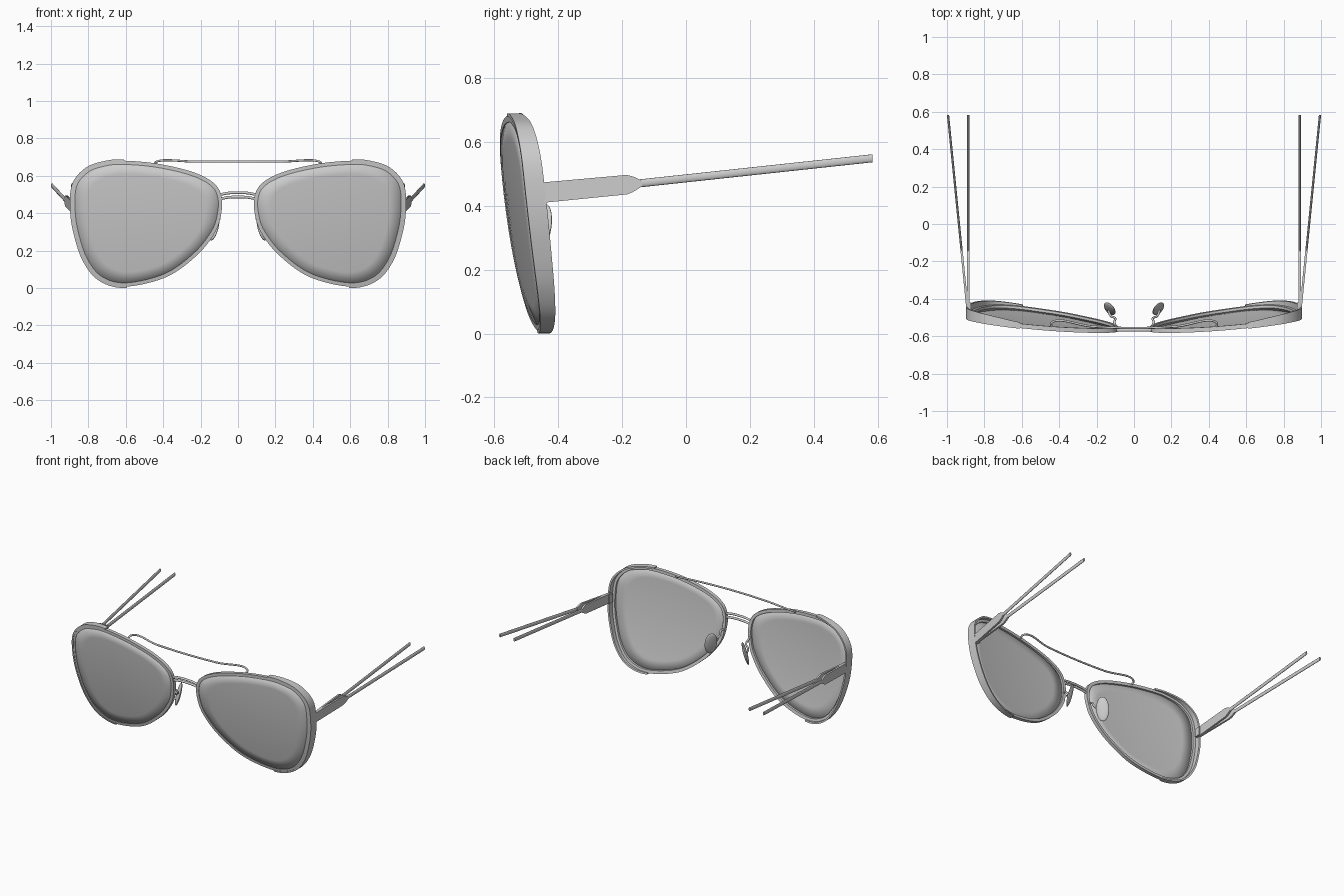
import bpy, bmesh, math
from mathutils import Vector, Matrix

if "Cube" in bpy.data.objects:
    bpy.data.objects.remove(bpy.data.objects["Cube"])

# Outline of the right-hand lens frame (x, z)
OUTLINE = [(.61, .683), (.43, .667), (.24, .622), (.125, .56), (.085, .48), (.092, .375),
           (.128, .285), (.22, .172), (.38, .058), (.595, .006), (.735, .04), (.822, .14),
           (.873, .285), (.893, .42), (.882, .555), (.81, .64), (.71, .675)]
SUB = 8


def surf(x, z):
    """Front surface depth: tilted and wrapped around the face."""
    return -.574 - .14 * (z - .45) + .09 * x * x + .15 * (z - .35) ** 2


def smooth_loop(pts):
    out, n = [], len(pts)
    for i in range(n):
        a, b, c, d = (Vector(pts[(i + k) % n]) for k in (-1, 0, 1, 2))
        for s in range(SUB):
            t = s / SUB
            out.append(.5 * (2 * b + (c - a) * t + (2 * a - 5 * b + 4 * c - d) * t * t
                             + (3 * b - a - 3 * c + d) * t ** 3))
    return out


LOOP = smooth_loop(OUTLINE)
N = len(LOOP)


def offset(i, d):
    """Point i of the outline moved outward by d."""
    t = (LOOP[(i + 1) % N] - LOOP[i - 1]).normalized()
    return LOOP[i % N] + Vector((-t.y, t.x)) * -d


# outward side check: the topmost point must move up
SIGN = 1 if offset(0, .1).y > LOOP[0].y else -1


def finish(name, bm, mirror=True, angle=35):
    bmesh.ops.recalc_face_normals(bm, faces=bm.faces)
    me = bpy.data.meshes.new(name)
    bm.to_mesh(me)
    bm.free()
    me.shade_smooth()
    me.set_sharp_from_angle(angle=math.radians(angle))
    ob = bpy.data.objects.new(name, me)
    bpy.context.collection.objects.link(ob)
    if mirror:
        m = ob.modifiers.new("Mirror", 'MIRROR')
        m.use_mirror_merge = False
    return ob


def loft(bm, sections, closed=False):
    """Skin a list of equal-length point rings."""
    rings = [[bm.verts.new(p) for p in s] for s in sections]
    k, n = len(rings[0]), len(rings)
    for i in range(n if closed else n - 1):
        a, b = rings[i], rings[(i + 1) % n]
        for j in range(k):
            bm.faces.new((a[j], a[(j + 1) % k], b[(j + 1) % k], b[j]))
    if not closed:
        bm.faces.new(rings[0])
        bm.faces.new(rings[-1])


def band(i, outer, inner, front, depth):
    """Four-corner rim cross-section at outline point i."""
    o, q = offset(i, SIGN * outer), offset(i, SIGN * inner)
    yo, yq = surf(*o) + front, surf(*q) + front
    return [(o.x, yo, o.y), (o.x, yo + depth, o.y), (q.x, yq + depth, q.y), (q.x, yq, q.y)]


def tube(name, pts, r, mirror=False):
    cu = bpy.data.curves.new(name, 'CURVE')
    cu.dimensions = '3D'
    cu.bevel_depth, cu.bevel_resolution, cu.use_fill_caps = r, 3, True
    sp = cu.splines.new('BEZIER')
    sp.bezier_points.add(len(pts) - 1)
    for b, p in zip(sp.bezier_points, pts):
        b.co = p
        b.handle_left_type = b.handle_right_type = 'AUTO'
    ob = bpy.data.objects.new(name, cu)
    bpy.context.collection.objects.link(ob)
    if mirror:
        ob.modifiers.new("Mirror", 'MIRROR').use_mirror_merge = False


# Lens rims
bm = bmesh.new()
loft(bm, [band(i, -.002, -.022, 0, .024) for i in range(N)], closed=True)
finish("lens_rim", bm)

# Side shields wrapping the outer half of each rim
bm = bmesh.new()
first, last = 9 * SUB, N
loft(bm, [band(i, .005, -.006, -.003,
               .034 + .028 * math.sin(math.pi * (i - first) / (last - first)))
          for i in range(first, last + 1)])
finish("side_shield", bm)

# Lenses
bm = bmesh.new()
c = Vector((.5, .36))
rings = []
for f in (1, .8, .6, .4, .2):
    ring = []
    for i in range(N):
        p = c + (offset(i, -SIGN * .012) - c) * f
        ring.append(bm.verts.new((p.x, surf(*p) + .006, p.y)))
    rings.append(ring)
mid = bm.verts.new((c.x, surf(*c) + .006, c.y))
for a, b in zip(rings, rings[1:]):
    for j in range(N):
        bm.faces.new((a[j], a[(j + 1) % N], b[(j + 1) % N], b[j]))
for j in range(N):
    bm.faces.new((rings[-1][j], rings[-1][(j + 1) % N], mid))
lens = finish("lens", bm)
so = lens.modifiers.new("Thickness", 'SOLIDIFY')
so.thickness, so.offset = .008, 0

# Brow bar hooked onto the top of both rims
tube("brow_bar", [(-.44, -.553, .66), (-.44, -.527, .674), (-.22, -.548, .676), (0, -.556, .676),
                  (.22, -.548, .676), (.44, -.527, .674), (.44, -.553, .66)], .006)

# Double bridge
for name, z, y in (("bridge_upper", .508, -.568), ("bridge_lower", .485, -.562)):
    tube(name, [(-.095, y, z - .008), (-.05, y, z), (0, y, z + .002), (.05, y, z),
                (.095, y, z - .008)], .0075)

# Nose pads and their wire arms
bm = bmesh.new()
bmesh.ops.create_uvsphere(bm, u_segments=24, v_segments=14, radius=1)
rot = Matrix.Rotation(math.radians(-40), 4, 'Z') @ Matrix.Rotation(math.radians(-14), 4, 'Y')
bmesh.ops.transform(bm, verts=bm.verts, matrix=Matrix.Translation((.13, -.453, .33)) @ rot
                    @ Matrix.Diagonal((.013, .04, .078, 1)))
finish("nose_pad", bm)
tube("nose_pad_arm", [(.098, -.55, .40), (.105, -.525, .395), (.10, -.505, .37),
                      (.125, -.49, .345), (.138, -.46, .335)], .006, True)

# Temples: one straight pair and one splayed pair, each a flat plate plus a rod
for name, x0, flare in (("straight", .886, 0), ("splayed", .893, .1)):
    def at(y, z, dx=0):
        return (x0 + flare * (y + .43) + dx, y, z)

    plate = [(-.455, .408), (-.185, .435), (-.165, .443), (-.138, .46), (-.138, .478),
             (-.165, .491), (-.185, .496), (-.455, .472)]
    bm = bmesh.new()
    loft(bm, [[at(y, z, dx) for y, z in plate] for dx in (-.006, .006)])
    finish(name + "_temple_plate", bm)

    bm = bmesh.new()
    loft(bm, [[at(y, z + .0125 * math.sin(a), .006 * math.cos(a))
               for a in (2 * math.pi * k / 16 for k in range(16))]
              for y, z in ((-.16, .468), (.583, .548))])
    finish(name + "_temple_rod", bm, angle=50)

# Hinge blocks joining shields to temples
bm = bmesh.new()
bmesh.ops.create_cube(bm, size=1, matrix=Matrix.Translation((.882, -.44, .44))
                      @ Matrix.Diagonal((.02, .04, .056, 1)))
finish("hinge", bm)
